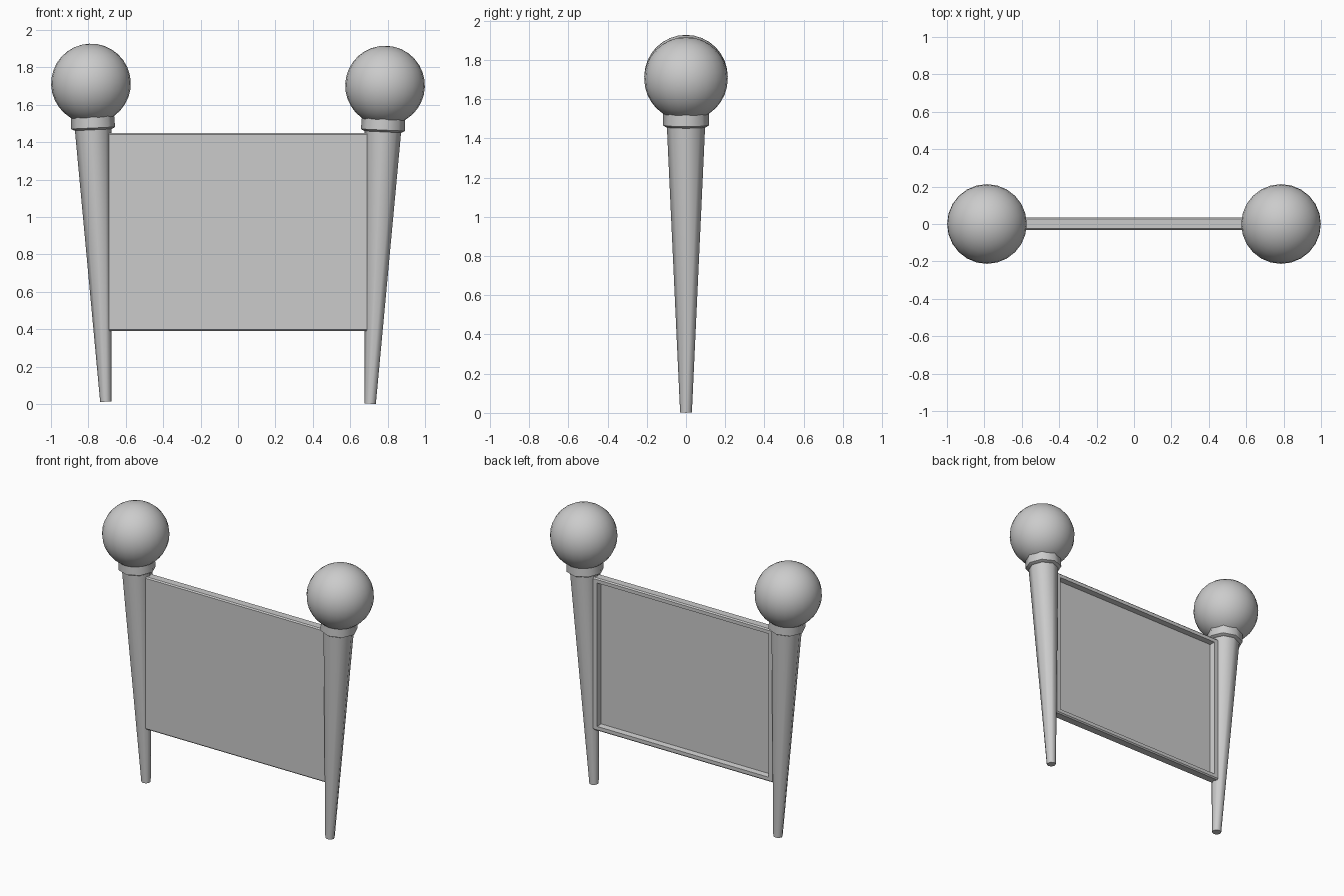
import bpy, bmesh, math
from mathutils import Matrix

if "Cube" in bpy.data.objects:
    bpy.data.objects.remove(bpy.data.objects["Cube"])


def finish(bm, name, matrix=None, smooth=None):
    bmesh.ops.recalc_face_normals(bm, faces=bm.faces)
    mesh = bpy.data.meshes.new(name)
    bm.to_mesh(mesh)
    bm.free()
    ob = bpy.data.objects.new(name, mesh)
    bpy.context.collection.objects.link(ob)
    if matrix:
        ob.matrix_world = matrix
    if smooth:
        bpy.ops.object.select_all(action='DESELECT')
        ob.select_set(True)
        bpy.context.view_layer.objects.active = ob
        bpy.ops.object.shade_smooth_by_angle(angle=math.radians(smooth))
    return ob


def turned(profile, sides):
    """Closed solid of revolution from (radius, height) pairs."""
    bm = bmesh.new()
    rings = [[bm.verts.new((r * math.cos(math.tau * i / sides),
                            r * math.sin(math.tau * i / sides), z))
              for i in range(sides)] for r, z in profile]
    for a, b in zip(rings, rings[1:]):
        for i in range(sides):
            j = (i + 1) % sides
            bm.faces.new((a[i], a[j], b[j], b[i]))
    bm.faces.new(rings[0])
    bm.faces.new(rings[-1])
    return bm


# Two outward-leaning posts, each with collar and ball; the left sits slightly higher
for side, sx, base in (("left", -1, 0.013), ("right", 1, 0.002)):
    place = (Matrix.Translation((sx * 0.707, 0, base))
             @ Matrix.Rotation(sx * 0.0465, 4, 'Y'))
    finish(turned([(0.03, 0), (0.098, 1.47)], 8), side + "_post", place, 50)
    finish(turned([(0.1, 1.455), (0.118, 1.465), (0.116, 1.53)], 8),
           side + "_collar", place, 50)
    ball = bmesh.new()
    bmesh.ops.create_uvsphere(ball, u_segments=24, v_segments=16, radius=0.213)
    finish(ball, side + "_ball", place @ Matrix.Translation((0, 0, 1.703)), 50)

# Panel: flat front with softened long edges, framed recess in the back
bm = bmesh.new()
bmesh.ops.create_cube(bm, size=1, matrix=Matrix.Translation((0, 0.002, 0.92))
                      @ Matrix.Diagonal((1.38, 0.066, 1.06, 1)))
back = max(bm.faces, key=lambda f: f.calc_center_median().y)
bmesh.ops.inset_region(bm, faces=[back], thickness=0.045)
bmesh.ops.inset_region(bm, faces=[back], thickness=0.008, depth=-0.036)
long_edges = [e for e in bm.edges
              if all(abs(v.co.x) > 0.68 for v in e.verts)
              and abs(e.verts[0].co.x - e.verts[1].co.x) > 1]
bmesh.ops.bevel(bm, geom=long_edges, offset=0.008, segments=1, affect='EDGES')
finish(bm, "panel")
